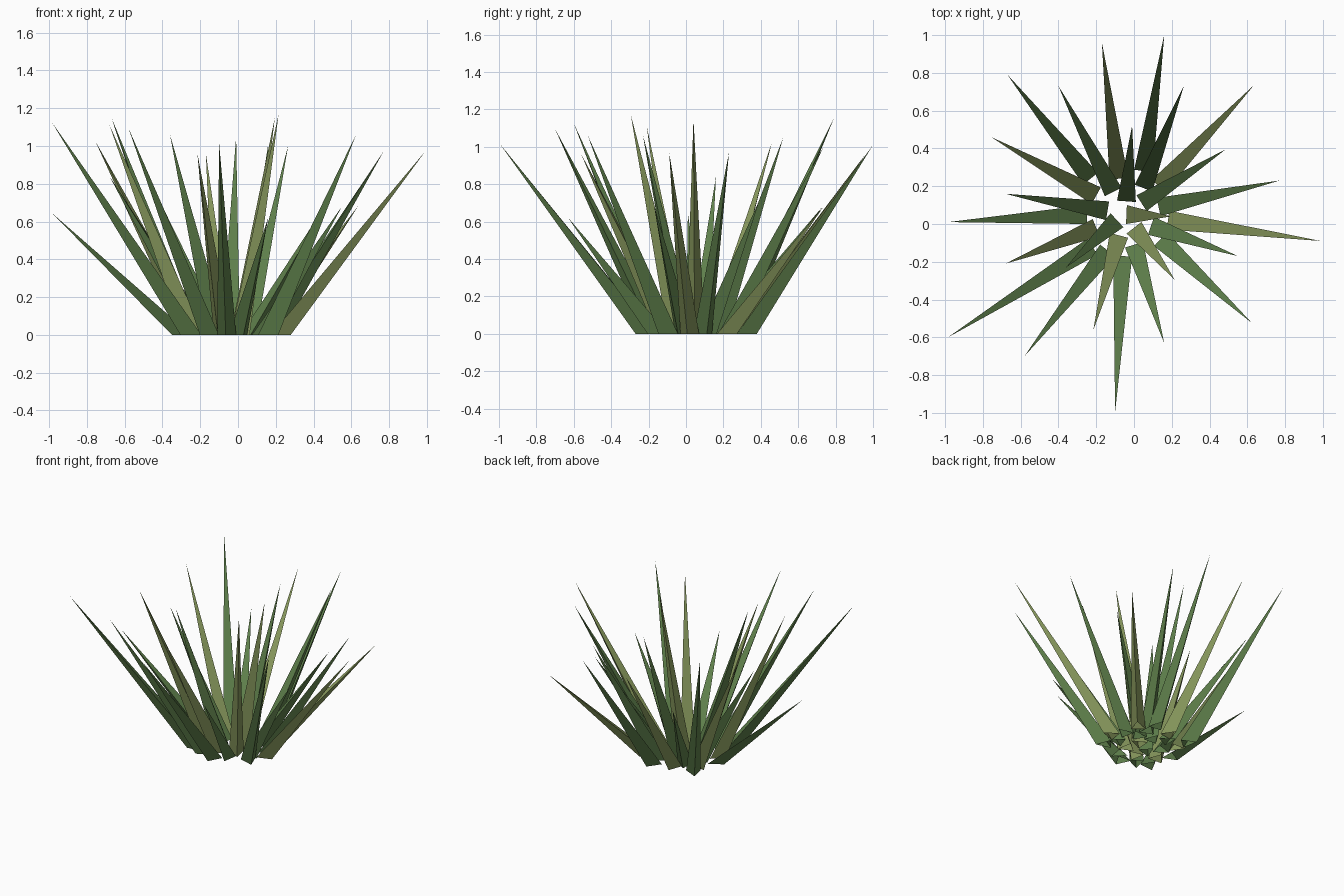
import bpy
import bmesh
from mathutils import Vector

cube = bpy.data.objects.get("Cube")
if cube:
    bpy.data.objects.remove(cube, do_unlink=True)


def make_material(name, rgb):
    mat = bpy.data.materials.new(name)
    mat.use_nodes = True
    mat.diffuse_color = (*rgb, 1)
    mat.node_tree.nodes["Principled BSDF"].inputs["Base Color"].default_value = (*rgb, 1)
    return mat


GREEN = make_material("leaf green", (0.112, 0.212, 0.07))
OLIVE = make_material("dry olive", (0.24, 0.31, 0.107))

WIDTH = 0.1   # inner edge of each blade's triangular foot
DEPTH = 0.1   # distance from the inner edge to the outer keel


def blade(name, foot, tip, mat):
    """Three-sided spike, open below: flat side towards the middle, keel outwards."""
    inner, point = Vector((*foot, 0)), Vector(tip)
    out = Vector((point.x - inner.x, point.y - inner.y, 0)).normalized()
    side = Vector((-out.y, out.x, 0)) * WIDTH / 2
    bm = bmesh.new()
    left, right, keel, top = [bm.verts.new(p) for p in
                              (inner + side, inner - side, inner + out * DEPTH, point)]
    for a, b in ((left, right), (right, keel), (keel, left)):
        bm.faces.new((a, b, top))
    mesh = bpy.data.meshes.new(name)
    bm.to_mesh(mesh)
    bm.free()
    mesh.materials.append(mat)
    bpy.context.collection.objects.link(bpy.data.objects.new(name, mesh))


# Green blades: foot and tip
green_blades = [
    ((.05, .28), (.16, 1, 1.01)),
    ((-.23, .24), (-.67, .79, 1.15)),
    ((-.11, .17), (-.4, .73, .68)),
    ((.05, .19), (.265, .735, 1)),
    ((.04, .11), (.485, .395, .72)),
    ((.13, .09), (.77, .23, .97)),
    ((-.14, .07), (-.68, .16, .84)),
    ((-.25, .05), (-.985, .01, .645)),
    ((-.04, .12), (-.01, .52, 1.05)),
    ((.09, -.01), (.55, -.17, .68)),
    ((-.22, -.12), (-.985, -.6, 1.125)),
    ((-.14, -.14), (-.58, -.7, 1.095)),
    ((-.06, -.17), (-.1, -.995, 1.015)),
    ((0, -.11), (.16, -.63, .62)),
    ((.14, -.08), (.625, -.525, 1.06)),
    ((-.09, .02), (-.36, -.23, 1.06)),
]

# Dry olive blades: foot and tip
olive_blades = [
    ((-.08, .24), (-.17, .96, .96)),
    ((.13, .2), (.635, .735, .68)),
    ((-.2, .15), (-.755, .46, 1.025)),
    ((.18, .02), (.99, -.09, .97)),
    ((-.2, -.02), (-.68, -.21, 1.11)),
    ((0, -.02), (.215, -.295, 1.17)),
    ((-.08, -.06), (-.215, -.56, .96)),
    ((-.04, .05), (.195, .04, 1.15)),
]

for label, mat, blades in (("green_blade", GREEN, green_blades),
                           ("olive_blade", OLIVE, olive_blades)):
    for i, (foot, tip) in enumerate(blades, 1):
        blade(f"{label}_{i}", foot, tip, mat)
